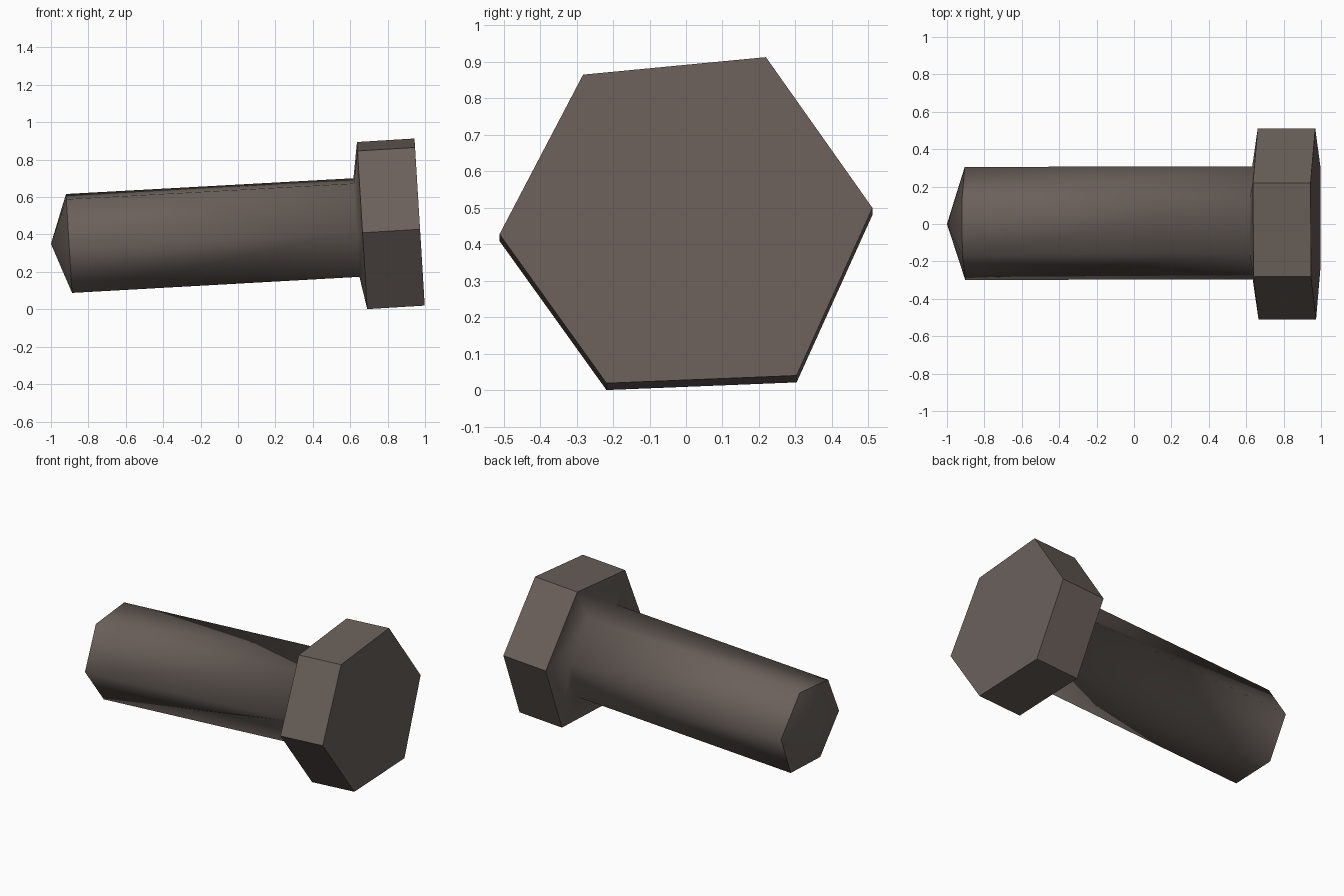
import bpy, bmesh, math
from mathutils import Vector

if "Cube" in bpy.data.objects:
    bpy.data.objects.remove(bpy.data.objects["Cube"])

# Slightly uneven hexagon section: (across, up) measured from the bolt axis
HEX = [(.219, .447), (-.282, .399), (-.511, -.039),
       (-.218, -.448), (.303, -.427), (.511, .033)]
TILT = math.radians(3.5)
ORIGIN = Vector((.971, 0, .467))                          # middle of the head's outer face
AXIS = Vector((math.cos(TILT), 0, math.sin(TILT)))
UP = Vector((-math.sin(TILT), 0, math.cos(TILT)))

steel = bpy.data.materials.new("dark warm steel")
steel.diffuse_color = (.145, .118, .104, 1)
steel.use_nodes = True
steel.node_tree.nodes["Principled BSDF"].inputs["Base Color"].default_value = steel.diffuse_color

bm = bmesh.new()


def ring(along, scale, dy=0, dv=0):
    return [bm.verts.new(ORIGIN + AXIS * along + Vector((0, y * scale + dy, 0))
                         + UP * (v * scale + dv)) for y, v in HEX]


# Rings: outer head face, head underside rim, neck, shank end
rings = [ring(0, 1), ring(-.308, 1), ring(-.339, .59, .006, -.009),
         ring(-1.878, .592, .003, 0)]
tip = bm.verts.new((-1, 0, .35))

bm.faces.new(rings[0])
for r0, r1 in zip(rings, rings[1:]):
    for i in range(6):
        j = (i + 1) % 6
        bm.faces.new((r0[i], r0[j], r1[j], r1[i]))
for i in range(6):                                        # pointed end
    bm.faces.new((rings[3][i], rings[3][(i + 1) % 6], tip))
bmesh.ops.recalc_face_normals(bm, faces=bm.faces)

# Crisp head and shank end, smooth shank flowing into the head underside
for f in bm.faces:
    f.smooth = True
head = set(rings[0] + rings[1])
end = set(rings[3])
for e in bm.edges:
    vs = set(e.verts)
    e.smooth = not (vs <= head or vs <= end)

mesh = bpy.data.meshes.new("hex_bolt")
bm.to_mesh(mesh)
bm.free()
mesh.materials.append(steel)
bolt = bpy.data.objects.new("hex_bolt", mesh)
bpy.context.collection.objects.link(bolt)
